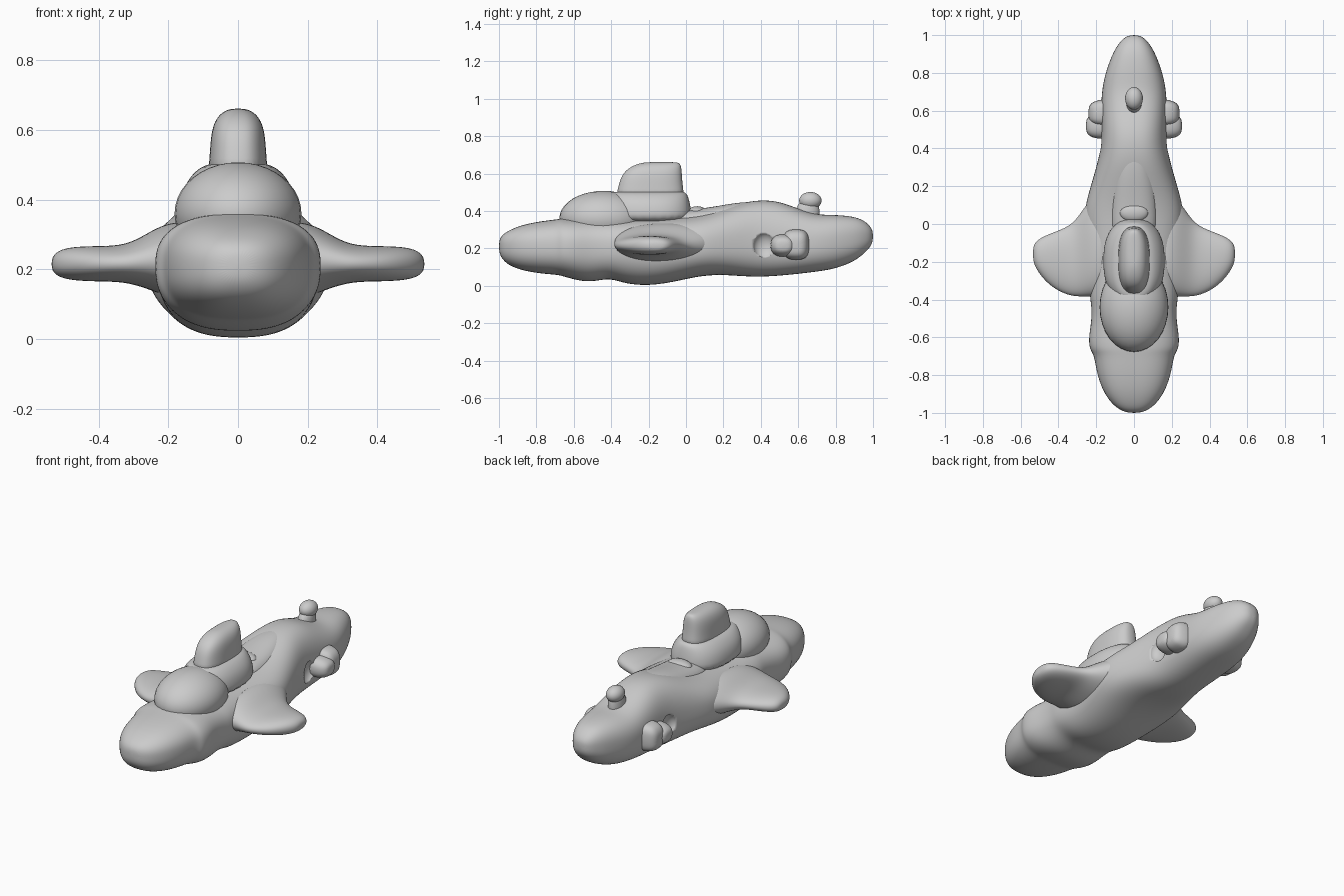
import bpy, bmesh, math
from mathutils import Matrix, Vector


def finish(name, bm, subdiv=0):
    bmesh.ops.recalc_face_normals(bm, faces=bm.faces)
    for f in bm.faces:
        f.smooth = True
    me = bpy.data.meshes.new(name)
    bm.to_mesh(me)
    bm.free()
    ob = bpy.data.objects.new(name, me)
    bpy.context.collection.objects.link(ob)
    if subdiv:
        m = ob.modifiers.new("Smooth", 'SUBSURF')
        m.levels = m.render_levels = subdiv
    return ob


def loft(name, stations, place, power=2.4, segs=28, subdiv=2):
    """Station: t, u_lo, u_hi, v_lo, v_hi[, v_widest]; place maps (t,u,v) to xyz."""
    bm = bmesh.new()
    rings = []
    for t, u0, u1, v0, v1, *rest in stations:
        uc, ur = (u0 + u1) / 2, (u1 - u0) / 2
        vc = rest[0] if rest else (v0 + v1) / 2
        ring = []
        for i in range(segs):
            a = 2 * math.pi * i / segs
            c, s = math.cos(a), math.sin(a)
            c = math.copysign(abs(c) ** (2 / power), c)
            s = math.copysign(abs(s) ** (2 / power), s)
            v = vc + s * ((v1 - vc) if s > 0 else (vc - v0))
            ring.append(bm.verts.new(place(t, uc + ur * c, v)))
        rings.append(ring)
    for a, b in zip(rings, rings[1:]):
        for i in range(segs):
            j = (i + 1) % segs
            bm.faces.new((a[i], a[j], b[j], b[i]))
    bm.faces.new(rings[0])
    bm.faces.new(rings[-1])
    return finish(name, bm, subdiv)


def ellipsoid(name, centre, radii):
    bm = bmesh.new()
    mat = Matrix.Translation(Vector(centre)) @ Matrix.Diagonal((*radii, 1))
    bmesh.ops.create_uvsphere(bm, u_segments=32, v_segments=20, radius=1, matrix=mat)
    return finish(name, bm)


def along_y(t, u, v):
    return (u, t, v)


def along_z(t, u, v):      # u = y range, v = x range
    return (v, u, t)


# Hull with blended keel bulges: y, half width, bottom, top, height of widest line
hull_profile = [
    (-1.0, .03, .18, .24, .21), (-.985, .075, .145, .27, .21),
    (-.95, .12, .11, .295, .21), (-.88, .168, .082, .325, .21),
    (-.78, .2, .065, .345, .21), (-.69, .212, .058, .355, .21),
    (-.665, .236, .053, .36, .21), (-.6, .241, .033, .36, .21),
    (-.52, .226, .018, .36, .21), (-.44, .225, .034, .36, .21),
    (-.39, .234, .034, .36, .21), (-.32, .234, .01, .36, .21),
    (-.21, .23, -.001, .36, .21), (-.08, .25, .016, .365, .21),
    (.06, .268, .05, .375, .21), (.18, .236, .06, .405, .21),
    (.3, .2, .05, .445, .215), (.4, .176, .047, .46, .22),
    (.5, .172, .053, .452, .22), (.6, .174, .063, .412, .22),
    (.7, .172, .075, .378, .225), (.8, .152, .09, .38, .235),
    (.9, .115, .13, .37, .25), (.95, .085, .17, .35, .26),
    (.985, .055, .205, .32, .265), (1.0, .022, .24, .29, .265)]
hull = loft("hull", [(y, -w, w, b, t, c) for y, w, b, t, c in hull_profile],
            along_y, power=2.5, segs=36)

# Narrow raised deck behind the tower
deck = [(-.1, .12, .4), (.05, .125, .408), (.18, .125, .428),
        (.3, .11, .45), (.42, .08, .448), (.5, .05, .43)]
loft("raised_deck", [(y, -w, w, .25, t, .33) for y, w, t in deck], along_y)

# Domed canopy in front of the tower
ellipsoid("canopy", (0, -.44, .36), (.182, .237, .147))

# Tower base and tower
base = [(.33, -.42, .03, .165), (.4, -.42, .03, .165), (.45, -.42, .02, .15),
        (.485, -.41, .01, .12), (.502, -.39, -.005, .09), (.506, -.3, -.05, .04)]
loft("tower_base", [(z, a, b, -w, w) for z, a, b, w in base], along_z, power=2.4)
tower = [(.46, -.38, -.005, .088), (.52, -.365, -.015, .082), (.57, -.352, -.02, .079),
         (.61, -.33, -.022, .073), (.64, -.29, -.026, .058),
         (.657, -.24, -.035, .035), (.661, -.2, -.06, .012)]
loft("tower", [(z, a, b, -w, w) for z, a, b, w in tower], along_z, power=2.6)
ellipsoid("aft_deck_bump", (0, .06, .395), (.075, .05, .03))

# Tail beacon
ellipsoid("tail_beacon", (0, .665, .455), (.047, .06, .046))
loft("beacon_stalk", [(.34, .56, .72, -.05, .05), (.4, .58, .715, -.042, .042),
                      (.46, .61, .71, -.038, .038)], along_z, power=2, segs=16)

# Wings, side pods and recesses, mirrored left and right
wing = [(.12, -.385, .16, .11, .34), (.2, -.385, .16, .12, .335),
        (.25, -.385, .11, .14, .31), (.3, -.385, .03, .157, .28),
        (.35, -.378, -.015, .165, .267), (.43, -.34, -.045, .165, .267),
        (.49, -.28, -.07, .17, .263), (.522, -.23, -.095, .182, .25),
        (.535, -.19, -.125, .2, .23)]
pod_front = [(.12, .45, .59, .15, .28), (.2, .45, .59, .155, .275),
             (.238, .465, .575, .17, .26), (.255, .49, .55, .19, .24)]
pod_rear = [(.12, .51, .67, .13, .31), (.2, .52, .655, .14, .3),
            (.228, .535, .64, .155, .28), (.242, .555, .615, .18, .25)]
for side, s in (("right", 1), ("left", -1)):
    def along_x(t, u, v, s=s):
        return (s * t, u, v)
    loft(side + "_wing", wing, along_x, power=2.2)
    loft(side + "_front_pod", pod_front, along_x, power=2.4, segs=20)
    loft(side + "_rear_pod", pod_rear, along_x, power=3, segs=20)
    cutter = ellipsoid(side + "_recess_cutter", (s * .19, .42, .215), (.045, .06, .07))
    cutter.hide_render = True
    cutter.hide_set(True)
    cut = hull.modifiers.new("Recess", 'BOOLEAN')
    cut.operation = 'DIFFERENCE'
    cut.object = cutter
    cut.solver = 'EXACT'
